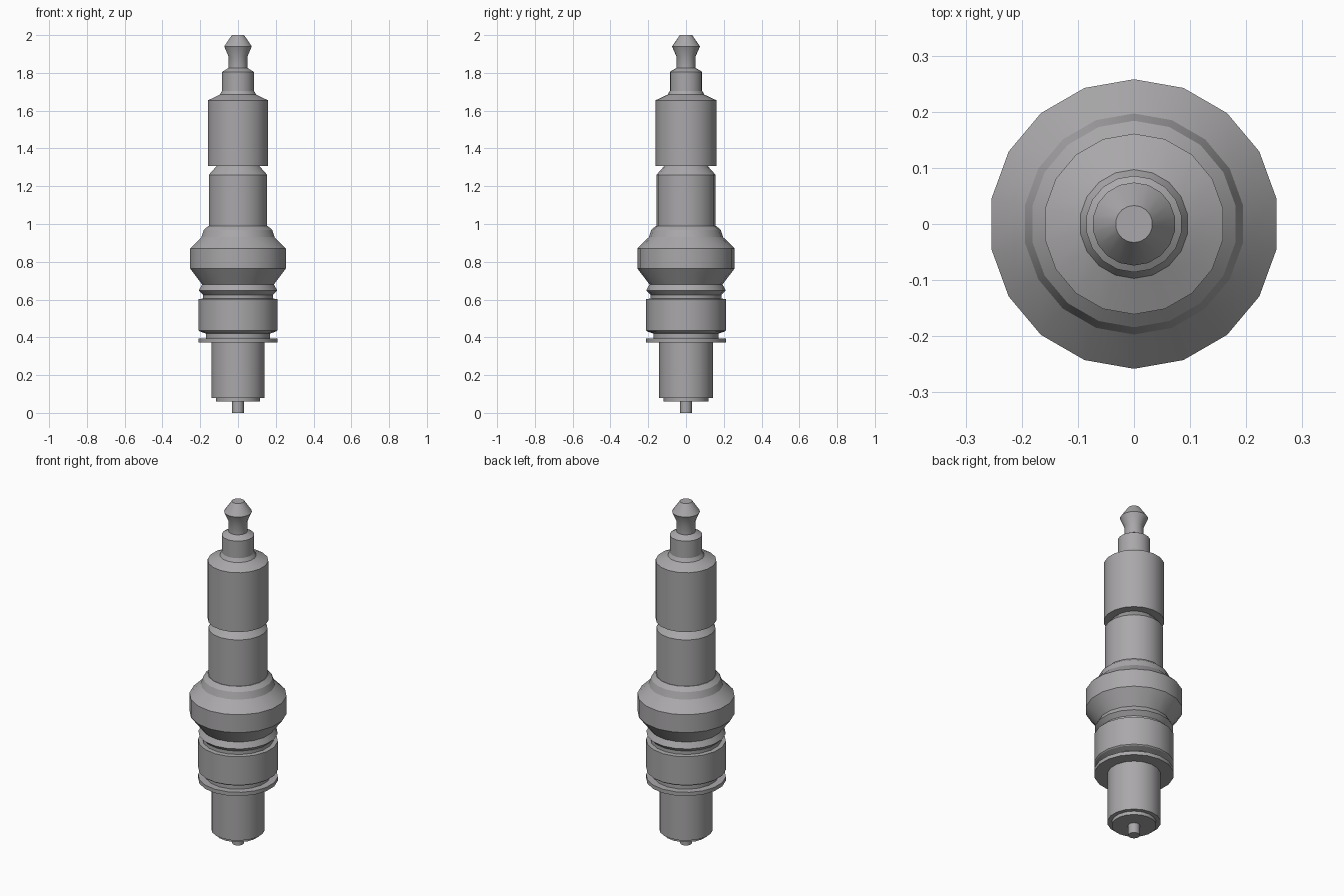
import bpy, bmesh, math

if "Cube" in bpy.data.objects:
    bpy.data.objects.remove(bpy.data.objects["Cube"])

SIDES = 18

grey = bpy.data.materials.new("plain grey")
grey.diffuse_color = (0.40, 0.39, 0.40, 1)
grey.use_nodes = True
grey.node_tree.nodes["Principled BSDF"].inputs["Base Color"].default_value = grey.diffuse_color


def lathe(name, profile):
    """Closed solid of revolution from (radius, z) pairs, bottom to top."""
    bm = bmesh.new()
    rings = []
    for r, z in profile:
        rings.append([bm.verts.new((r * math.sin(2 * math.pi * i / SIDES),
                                    r * math.cos(2 * math.pi * i / SIDES), z))
                      for i in range(SIDES)])
    for a, b in zip(rings, rings[1:]):
        for i in range(SIDES):
            j = (i + 1) % SIDES
            bm.faces.new((a[i], a[j], b[j], b[i]))
    bm.faces.new(rings[0])
    bm.faces.new(rings[-1])
    bmesh.ops.recalc_face_normals(bm, faces=bm.faces[:])
    me = bpy.data.meshes.new(name)
    bm.to_mesh(me)
    bm.free()
    me.materials.append(grey)
    ob = bpy.data.objects.new(name, me)
    bpy.context.collection.objects.link(ob)
    bpy.ops.object.select_all(action='DESELECT')
    ob.select_set(True)
    bpy.context.view_layer.objects.active = ob
    bpy.ops.object.shade_smooth_by_angle(angle=math.radians(24))
    return ob


# Lower tip and threaded barrel
lathe("centre_electrode", [(0.031, 0.0), (0.031, 0.06)])
lathe("thread_barrel", [(0.119, 0.06), (0.119, 0.08), (0.142, 0.08), (0.142, 0.373)])

# Sealing washer
lathe("washer", [(0.212, 0.373), (0.212, 0.395)])

# Metal shell with grooves and wide collar
lathe("metal_shell", [
    (0.173, 0.395), (0.173, 0.42), (0.207, 0.432), (0.212, 0.437),
    (0.212, 0.603), (0.188, 0.605), (0.188, 0.625), (0.211, 0.648),
    (0.193, 0.68), (0.258, 0.765), (0.258, 0.87), (0.197, 0.93),
    (0.184, 0.968), (0.16, 0.99)])

# Insulator: lower sleeve with tapered top, then upper sleeve
lathe("lower_insulator", [(0.157, 0.99), (0.157, 1.26), (0.114, 1.308)])
lathe("upper_insulator", [
    (0.161, 1.308), (0.161, 1.655), (0.097, 1.685), (0.086, 1.705)])

# Terminal post and knob
lathe("terminal_base", [(0.086, 1.705), (0.086, 1.805), (0.053, 1.825)])
lathe("terminal_knob", [
    (0.050, 1.825), (0.050, 1.885), (0.074, 1.94), (0.033, 2.0)])
